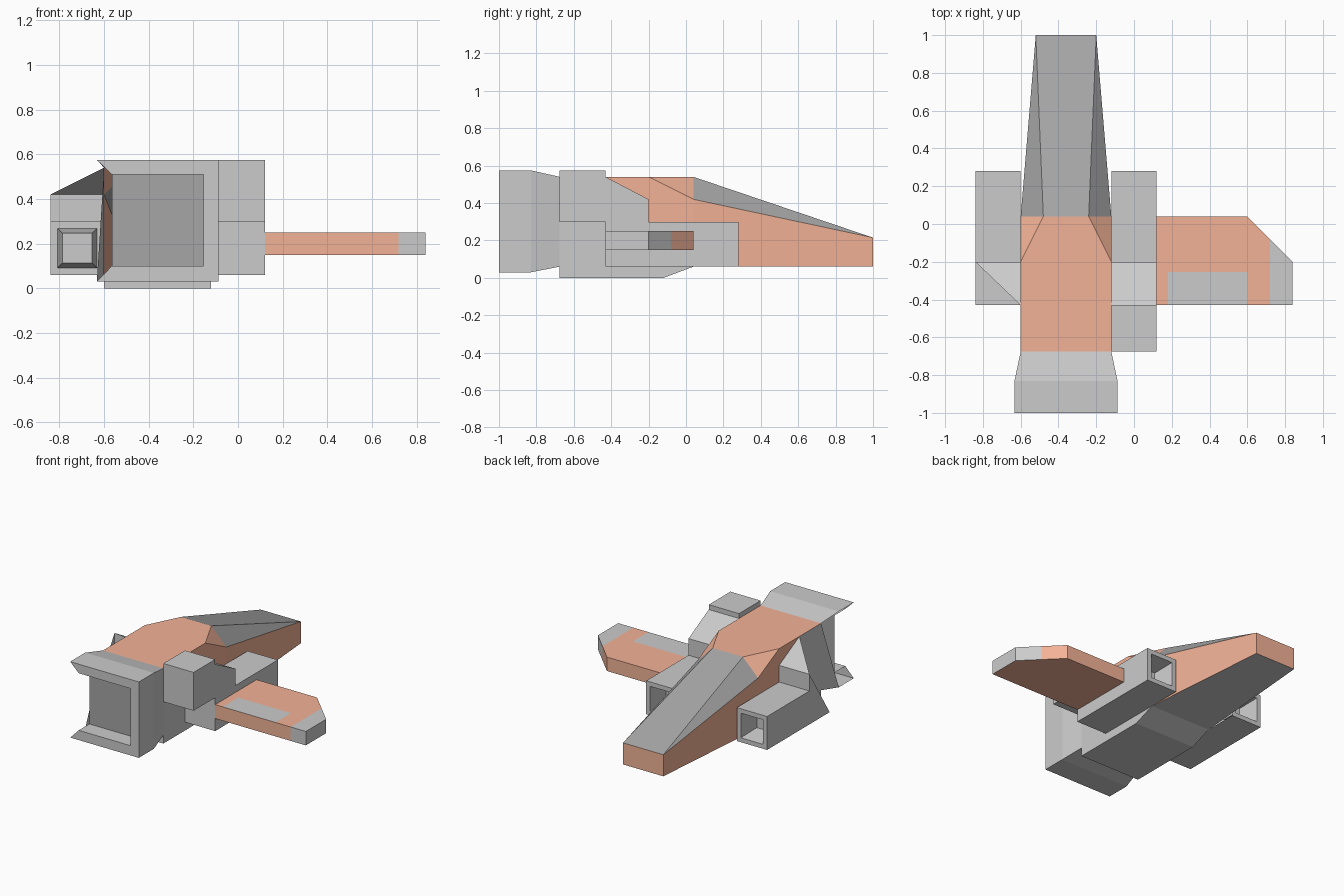
import bpy, bmesh
from mathutils import Vector

if "Cube" in bpy.data.objects:
    bpy.data.objects.remove(bpy.data.objects["Cube"])

CX = -0.36      # centre line of the hull


def material(name, col):
    m = bpy.data.materials.new(name)
    m.diffuse_color = (*col, 1)
    m.use_nodes = True
    m.node_tree.nodes["Principled BSDF"].inputs["Base Color"].default_value = m.diffuse_color
    return m


GREY = material("grey_paint", (0.8, 0.8, 0.8))
ORANGE = material("orange_paint", (0.9, 0.45, 0.31))
DARK = material("dark_panel", (0.38, 0.38, 0.38))


def finish(name, bm, mats=(), recalc=True):
    if recalc:
        bmesh.ops.recalc_face_normals(bm, faces=bm.faces[:])
    me = bpy.data.meshes.new(name)
    bm.to_mesh(me)
    bm.free()
    for m in mats:
        me.materials.append(m)
    ob = bpy.data.objects.new(name, me)
    bpy.context.collection.objects.link(ob)
    return ob


def prism(profile, a, b, place):
    """Closed prism: 2D profile swept from a to b; place(p, q, t) gives xyz."""
    bm = bmesh.new()
    ends = [[bm.verts.new(place(p, q, t)) for p, q in profile] for t in (a, b)]
    n = len(profile)
    for e in ends:
        bm.faces.new(e)
    for i in range(n):
        j = (i + 1) % n
        bm.faces.new((ends[0][i], ends[0][j], ends[1][j], ends[1][i]))
    bmesh.ops.recalc_face_normals(bm, faces=bm.faces[:])
    return bm


def side(y, z, x):
    return (x, y, z)


# Hull: half outline mirrored about the centre line
half = [(.24, -.675, .06), (.24, -.43, .06), (.24, .04, .06), (.16, 1, .06),
        (.16, 1, .215), (.24, .04, .42), (.12, .04, .54), (.24, -.2, .54),
        (.24, -.43, .54), (.24, -.675, .54)]
bm = bmesh.new()
R, L = [[bm.verts.new((CX + s * x, y, z)) for x, y, z in half] for s in (1, -1)]
flanks = [((0, 1, 8, 9), 0), ((1, 2, 5, 7, 8), 1), ((2, 3, 4, 5), 1),
          ((5, 6, 7), 1), ((5, 4, 6), 2)]
for idx, mat in flanks:
    for S in (R, L):
        bm.faces.new([S[i] for i in idx]).material_index = mat
for i, j, mat in [(2, 3, 0), (3, 4, 1), (4, 6, 2), (6, 7, 1), (7, 8, 1), (8, 9, 1)]:
    bm.faces.new((R[i], R[j], L[j], L[i])).material_index = mat
finish("hull", bm, (GREY, ORANGE, DARK))

# Belly plate
finish("belly", prism([(-.675, .06), (-.675, 0), (-.12, 0), (.04, .06)],
                      CX - .24, CX + .24, side))

# Side pods with recessed intakes; the left one has an open rear corner
pod = [(.28, .06), (.28, .30), (-.2, .30), (-.2, .42), (-.43, .54), (-.43, .06)]
for name, x_in, x_out in (("right_pod", -.12, .12), ("left_pod", -.60, -.84)):
    bm = prism(pod, x_in, x_out, side)
    front = [f for f in bm.faces if f.normal.y > .9 and f.calc_center_median().y > .27]
    bmesh.ops.inset_individual(bm, faces=front, thickness=.045)
    bmesh.ops.inset_individual(bm, faces=front, thickness=.03, depth=-.15)
    inner = [f for f in bm.faces if all(abs(v.co.x - x_in) < 1e-4 for v in f.verts)]
    bmesh.ops.delete(bm, geom=inner, context='FACES_ONLY')
    if name == "left_pod":
        corner = min(bm.verts, key=lambda v: (v.co - Vector((-.84, -.43, .54))).length)
        for f in list(corner.link_faces):
            if f.normal.y > -.9:
                bm.faces.new([v for v in f.verts if v is not corner])
        bmesh.ops.delete(bm, geom=[corner], context='VERTS')
    finish(name, bm)

# Upper booster block on the right
finish("booster", prism([(-.675, .30), (-.43, .30), (-.43, .575), (-.675, .575)],
                        -.12, .12, side))

# Engine: flared rectangular rings, recessed nozzle, broken left wall
rings = [(.24, -.675, .06, .54), (.2725, -.83, .03, .575), (.2725, -1, .03, .575),
         (.205, -1, .10, .51), (.205, -.88, .10, .51)]
bm = bmesh.new()
loops = [[bm.verts.new(c) for c in ((CX - w, y, lo), (CX + w, y, lo),
                                    (CX + w, y, hi), (CX - w, y, hi))]
         for w, y, lo, hi in rings]
for A, B in zip(loops, loops[1:]):
    for k in range(3):
        bm.faces.new((A[k], A[k + 1], B[k + 1], B[k]))
bm.faces.new((loops[0][3], loops[0][0], loops[1][0]))
bm.faces.new(loops[-1]).material_index = 1
finish("engine", bm, (GREY, DARK))

# Right wing: clipped outline, cut into painted zones
outline = [(.12, -.43), (.84, -.43), (.84, -.2), (.60, .04), (.12, .04)]
bm = prism(outline, .15, .25, lambda x, y, z: (x, y, z))
for co, no in (((.18, 0, 0), (1, 0, 0)), ((.60, 0, 0), (1, 0, 0)),
               ((.72, 0, 0), (1, 0, 0)), ((0, -.255, 0), (0, 1, 0))):
    bmesh.ops.bisect_plane(bm, geom=bm.verts[:] + bm.edges[:] + bm.faces[:],
                           plane_co=co, plane_no=no, dist=1e-5)
bm.normal_update()
for f in bm.faces:
    c = f.calc_center_median()
    tip = c.x > .72 and f.normal.z > -.5
    panel = f.normal.z > .5 and .18 < c.x < .60 and c.y < -.255
    f.material_index = 0 if tip or panel else 1
finish("right_wing", bm, (GREY, ORANGE))
